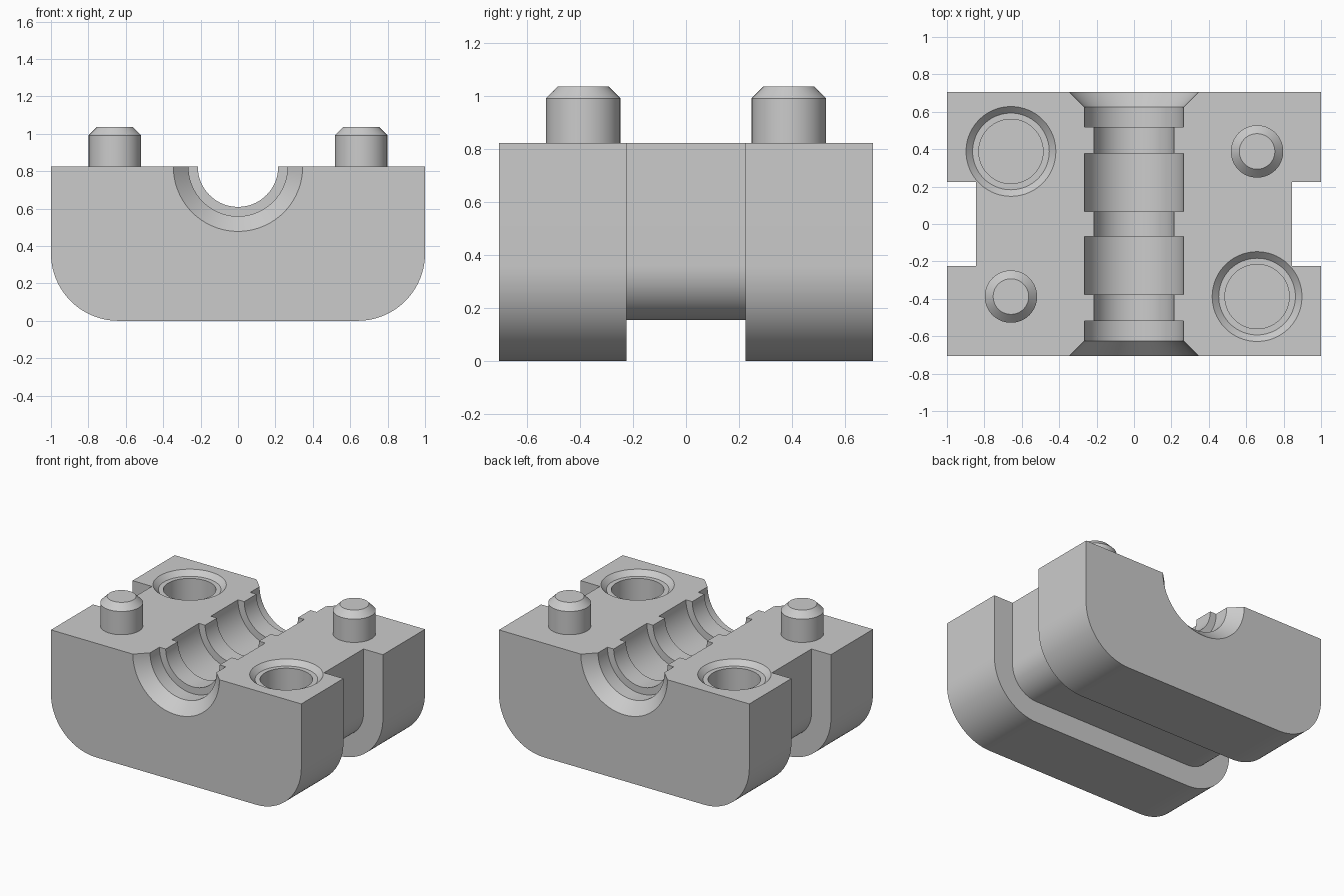
import bpy
import bmesh
import math
from mathutils import Matrix

cube = bpy.data.objects.get("Cube")
if cube:
    bpy.data.objects.remove(cube, do_unlink=True)

TOP = 0.824                 # height of the parting face
HALF_Y, SLOT_Y = 0.706, 0.225
INSET = 0.155               # depth of the slot around the outside
CORNER = 0.36
PIN_X, PIN_Y = 0.658, 0.388

grey = bpy.data.materials.new("plain grey")
grey.use_nodes = True
colour = (0.6, 0.6, 0.6, 1)
grey.diffuse_color = colour
grey.node_tree.nodes["Principled BSDF"].inputs["Base Color"].default_value = colour


def make_object(name, bm):
    bmesh.ops.recalc_face_normals(bm, faces=bm.faces)
    mesh = bpy.data.meshes.new(name)
    bm.to_mesh(mesh)
    bm.free()
    mesh.materials.append(grey)
    obj = bpy.data.objects.new(name, mesh)
    bpy.context.collection.objects.link(obj)
    return obj


def lathe(name, profile, matrix, steps=96):
    """Closed solid of revolution from (radius, height) points."""
    bm = bmesh.new()
    rings = []
    for r, h in profile:
        angles = [2 * math.pi * i / steps for i in range(steps)]
        rings.append([bm.verts.new((r * math.cos(a), r * math.sin(a), h)) for a in angles])
    for low, high in zip(rings, rings[1:]):
        for i in range(steps):
            j = (i + 1) % steps
            bm.faces.new((low[i], low[j], high[j], high[i]))
    bm.faces.new(rings[0])
    bm.faces.new(rings[-1])
    bm.transform(matrix)
    return make_object(name, bm)


def activate(obj):
    bpy.ops.object.select_all(action='DESELECT')
    obj.select_set(True)
    bpy.context.view_layer.objects.active = obj


def cut(target, cutter):
    mod = target.modifiers.new("cut", 'BOOLEAN')
    mod.operation, mod.solver, mod.object = 'DIFFERENCE', 'EXACT', cutter
    activate(target)
    bpy.ops.object.modifier_apply(modifier=mod.name)
    bpy.data.objects.remove(cutter, do_unlink=True)


def smooth(obj):
    activate(obj)
    bpy.ops.object.shade_smooth_by_angle(angle=math.radians(25))


def section(inset, steps=20):
    """U-shaped outline from top left, round the bottom, to top right."""
    radius = CORNER - inset
    centre = 1 - CORNER
    right = []
    for i in range(steps + 1):
        a = math.pi / 2 * i / steps
        right.append((centre + radius * math.sin(a), CORNER - radius * math.cos(a)))
    right.append((1 - inset, TOP))
    return [(-x, z) for x, z in reversed(right)] + right


# Body: outlines lofted along y, stepping in for the slot
bm = bmesh.new()
stations = [(-HALF_Y, 0), (-SLOT_Y, 0), (-SLOT_Y, INSET),
            (SLOT_Y, INSET), (SLOT_Y, 0), (HALF_Y, 0)]
rows = [[bm.verts.new((x, y, z)) for x, z in section(inset)] for y, inset in stations]
for a, b in zip(rows, rows[1:]):
    for i in range(len(a) - 1):
        bm.faces.new((a[i], a[i + 1], b[i + 1], b[i]))
bm.faces.new(rows[0])
bm.faces.new(rows[-1])
bm.faces.new([row[0] for row in rows] + [row[-1] for row in reversed(rows)])
body = make_object("clamp_body", bm)

# Stepped bore with flared ends, lying along y
half = [(0.215, 0.068), (0.265, 0.068), (0.265, 0.378), (0.215, 0.378),
        (0.215, 0.518), (0.265, 0.518), (0.265, 0.625), (0.356, 0.716)]
bore = [(r, -h) for r, h in reversed(half)] + half
cut(body, lathe("bore_cutter", bore,
                Matrix.Translation((0, 0, TOP)) @ Matrix.Rotation(math.pi / 2, 4, 'X')))

# Chamfered sockets on one diagonal, dowel pins on the other
socket = [(0.172, -0.26), (0.172, -0.035), (0.205, -0.035), (0.24, 0), (0.25, 0.01)]
pin = [(0.14, -0.03), (0.14, 0.168), (0.095, 0.213)]
for side, label in ((1, "left"), (-1, "right")):
    cut(body, lathe("socket_cutter", socket,
                    Matrix.Translation((side * PIN_X, -side * PIN_Y, TOP))))
    smooth(lathe(label + "_dowel_pin", pin,
                 Matrix.Translation((side * PIN_X, side * PIN_Y, TOP))))
smooth(body)
